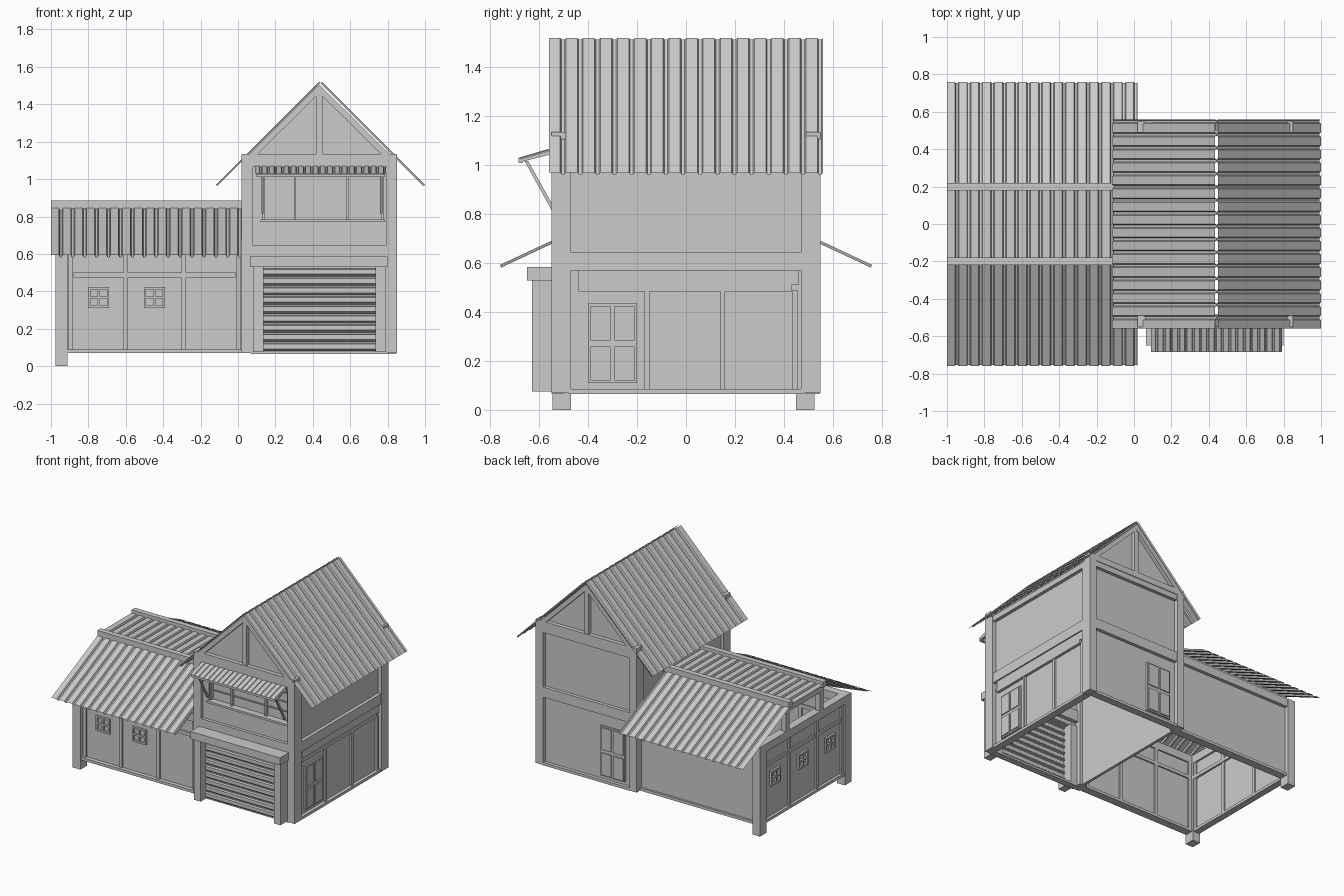
import bpy, bmesh
from mathutils import Vector

cube = bpy.data.objects.get("Cube")
if cube:
    bpy.data.objects.remove(cube, do_unlink=True)

mat = bpy.data.materials.new("plain_grey")
mat.use_nodes = True
GREY = (0.6, 0.6, 0.6, 1)
mat.diffuse_color = GREY
mat.node_tree.nodes["Principled BSDF"].inputs["Base Color"].default_value = GREY


def finish(name, bm):
    bmesh.ops.recalc_face_normals(bm, faces=bm.faces)
    me = bpy.data.meshes.new(name)
    bm.to_mesh(me)
    bm.free()
    me.materials.append(mat)
    ob = bpy.data.objects.new(name, me)
    bpy.context.collection.objects.link(ob)
    return ob


def box(name, x0, x1, y0, y1, z0, z1):
    bm = bmesh.new()
    bmesh.ops.create_cube(bm, size=1)
    for v in bm.verts:
        v.co = ((x0, x1)[v.co.x > 0], (y0, y1)[v.co.y > 0], (z0, z1)[v.co.z > 0])
    return finish(name, bm)


def wall_box(side, name, u0, u1, z0, z1, d0, d1):
    """Box on a wall: u runs along the wall, d is the distance out from the middle."""
    s = -1 if side in ("front", "left") else 1
    a, b = sorted((s * d0, s * d1))
    if side in ("front", "back"):
        return box(name, u0, u1, a, b, z0, z1)
    return box(name, a, b, u0, u1, z0, z1)


def extrude(name, pts, vec, closed=False):
    """Sweep a polyline (or closed polygon) along a vector."""
    bm = bmesh.new()
    a = [bm.verts.new(p) for p in pts]
    b = [bm.verts.new(Vector(p) + Vector(vec)) for p in pts]
    n = len(pts)
    for i in range(n if closed else n - 1):
        j = (i + 1) % n
        bm.faces.new((a[i], a[j], b[j], b[i]))
    if closed:
        bm.faces.new(a)
        bm.faces.new(b)
    return finish(name, bm)


def corrugated(name, start, along, slope, count, depth=0.012):
    """Ribbed sheet: ribs repeat in direction along, and run down slope."""
    start, along, slope = Vector(start), Vector(along), Vector(slope)
    n = along.cross(slope).normalized()
    if n.z < 0:
        n = -n
    pts = []
    for i in range(count):
        for t, h in ((0, 0), (0.66, 0), (0.74, -1), (0.92, -1)):
            pts.append(start + along * ((i + t) / count) + n * (h * depth))
    pts.append(start + along)
    return extrude(name, pts, slope)


def lattice(side, name, u0, u1, z0, z1, d, w=0.012, t=0.015):
    """Four-pane frame standing out from a wall."""
    um, zm = (u0 + u1) / 2, (z0 + z1) / 2
    for u in (u0 + w / 2, um, u1 - w / 2):
        wall_box(side, name + "_upright", u - w / 2, u + w / 2, z0, z1, d, d + t)
    for z in (z0 + w / 2, zm, z1 - w / 2):
        wall_box(side, name + "_bar", u0, u1, z - w / 2, z + w / 2, d, d + t)


def door(side, name, u0, u1, z0, z1, d):
    wall_box(side, name, u0, u1, z0, z1, d - 0.02, d + 0.008)
    m, h = (u0 + u1) / 2, (z0 + z1) / 2
    for a, b in ((u0 + 0.01, m - 0.008), (m + 0.008, u1 - 0.01)):
        for c, e in ((z0 + 0.01, h - 0.012), (h + 0.012, z1 - 0.01)):
            wall_box(side, name + "_pane", a, b, c, e, d, d + 0.016)


# Tower corner posts
TL, TR, TY, BASE, RIDGE = 0.02, 0.85, 0.55, 0.07, 1.52
MID = (TL + TR) / 2
for x0, x1 in ((TL, 0.08), (0.79, TR)):
    for y0, y1 in ((-TY, -0.47), (0.47, TY)):
        box("tower_post", x0, x1, y0, y1, BASE, 1.09)

# Tower walls and side beams
box("partition_wall", 0.04, 0.06, -0.5, 0.5, BASE, 1.09)
box("tower_right_wall", 0.8, 0.82, -0.5, 0.5, BASE, 1.09)
box("tower_back_wall", 0.04, 0.82, 0.5, 0.52, BASE, 1.1)
for z0, z1 in ((0.57, 0.645), (1.05, 1.09)):
    box("tower_right_beam", 0.8, 0.845, -0.48, 0.48, z0, z1)
    box("tower_left_beam", 0.025, 0.06, -0.48, 0.48, z0, z1)
    box("tower_back_beam", 0.07, 0.8, 0.49, 0.545, z0, z1)
box("tower_right_sill", 0.79, 0.845, -0.48, 0.48, 0.065, 0.085)
box("tower_back_sill", 0.07, 0.8, 0.49, 0.545, 0.065, 0.085)

# Right wall doors and panels
box("sliding_door_rail", 0.8, 0.84, -0.44, 0.43, 0.485, 0.51)
box("sliding_door_track", 0.8, 0.835, -0.44, 0.46, 0.51, 0.57)
for u in (-0.16, 0.15, 0.445):
    wall_box("right", "right_upright", u - 0.01, u + 0.01, 0.085, 0.49, 0.81, 0.835)
door("right", "right_door", -0.4, -0.2, 0.11, 0.435, 0.825)
door("back", "back_door", 0.13, 0.33, 0.11, 0.48, 0.525)

# Gables, both ends
for s, side in ((-1, "front"), (1, "back")):
    extrude("gable_panel", [(0.04, s * 0.5, 1.1), (0.83, s * 0.5, 1.1), (MID, s * 0.5, 1.49)],
            (0, s * 0.02, 0), True)
    wall_box(side, "gable_tie", TL, TR, 1.09, 1.135, 0.49, TY)
    wall_box(side, "king_post", MID - 0.018, MID + 0.018, 1.12, 1.48, 0.5, 0.545)
    for x in (TL, TR):
        extrude("rafter", [(x, s * 0.5, 1.095), (MID, s * 0.5, 1.505), (MID, s * 0.5, 1.46),
                           (x, s * 0.5, 1.05)], (0, s * 0.05, 0), True)

# Tower front: beams, lower panel, window
wall_box("front", "front_top_beam", 0.07, 0.8, 1.065, 1.1, 0.49, 0.548)
wall_box("front", "front_middle_beam", 0.07, 0.8, 0.56, 0.645, 0.49, 0.548)
wall_box("front", "front_window_apron", 0.08, 0.79, 0.64, 0.78, 0.5, 0.525)
for u0, u1 in ((0.08, 0.13), (0.775, 0.79)):
    wall_box("front", "window_jamb", u0, u1, 0.78, 1.07, 0.49, 0.525)
wall_box("front", "window_back", 0.08, 0.79, 0.77, 1.07, 0.48, 0.49)
wall_box("front", "window_sill", 0.12, 0.785, 0.77, 0.785, 0.49, 0.54)
for u in (0.135, 0.305, 0.585, 0.77):
    wall_box("front", "window_mullion", u - 0.006, u + 0.006, 0.78, 1.06, 0.49, 0.515)
for z in (0.85, 0.92, 0.99):
    wall_box("front", "window_rail", 0.13, 0.775, z, z + 0.008, 0.488, 0.498)

# Awning with struts
corrugated("awning", (0.09, -0.55, 1.07), (0.7, 0, 0), (0, -0.135, -0.04), 18, 0.006)
wall_box("front", "awning_lip", 0.1, 0.785, 1.01, 1.026, 0.665, 0.685)
for x in (0.1, 0.775):
    extrude("awning_edge", [(x, -0.55, 1.062), (x, -0.68, 1.024), (x, -0.68, 1.012), (x, -0.55, 1.045)],
            (0.012, 0, 0), True)
for x in (0.125, 0.76):
    extrude("awning_strut", [(x, -0.66, 1.018), (x, -0.645, 1.018), (x, -0.535, 0.82), (x, -0.548, 0.815)],
            (0.012, 0, 0), True)

# Roller door porch
wall_box("front", "porch_lintel", 0.065, 0.8, 0.53, 0.585, 0.52, 0.65)
for u in (0.08, 0.735):
    wall_box("front", "porch_post", u, u + 0.055, 0.075, 0.53, 0.5, 0.63)
slats = []
SLATS = 9
for i in range(SLATS):
    z = 0.08 + 0.05 * i
    slats += [(0.135, -0.56, z), (0.135, -0.575, z + 0.012), (0.135, -0.575, z + 0.038), (0.135, -0.56, z + 0.042)]
slats.append((0.135, -0.56, 0.53))
extrude("roller_door", slats, (0.6, 0, 0))
box("front_door_sill", 0.07, 0.8, -0.55, -0.5, 0.065, 0.08)

# Tower roof slopes, leaving a fine slit at the ridge
for s in (-1, 1):
    corrugated("tower_roof", (MID + 0.006 + s * 0.008, -0.56, RIDGE), (0, 1.12, 0),
               (s * 0.55, 0, -0.55), 16, 0.01)

# Wing posts and walls
for y0, y1 in ((-0.545, -0.47), (0.45, 0.525)):
    box("wing_post", -0.975, -0.912, y0, y1, 0, 0.66)
box("wing_back_wall", -0.93, 0.04, 0.475, 0.495, BASE, 0.69)
box("wing_front_wall", -0.93, 0.04, -0.51, -0.49, BASE, 0.6)
box("wing_end_wall", -0.95, -0.93, -0.5, 0.48, BASE, 0.62)
box("wing_front_sill", -0.92, 0.03, -0.54, -0.48, 0.07, 0.09)
box("wing_end_sill", -0.97, -0.92, -0.48, 0.46, 0.07, 0.09)
box("wing_back_sill", -0.92, 0.03, 0.45, 0.51, 0.07, 0.09)
box("wing_front_plate", -0.975, 0.03, -0.54, -0.48, 0.6, 0.66)
box("wing_back_plate", -0.975, 0.03, 0.46, 0.52, 0.6, 0.66)
box("wing_end_plate", -0.975, -0.915, -0.54, 0.52, 0.6, 0.66)
box("wing_front_rail", -0.88, -0.01, -0.525, -0.48, 0.475, 0.5)
box("wing_end_rail", -0.96, -0.915, -0.48, 0.46, 0.475, 0.5)

# Wing uprights and small windows
for x in (-0.895, -0.6, -0.29, 0.005):
    wall_box("front", "wing_front_upright", x - 0.012, x + 0.012, 0.08, 0.6, 0.48, 0.522)
for y in (-0.46, -0.165, 0.155, 0.44):
    wall_box("left", "wing_end_upright", y - 0.012, y + 0.012, 0.08, 0.6, 0.92, 0.962)
for x in (-0.745, -0.447):
    lattice("front", "front_window", x - 0.056, x + 0.056, 0.312, 0.422, 0.51)
for y in (-0.32, 0, 0.32):
    lattice("left", "end_window", y - 0.056, y + 0.056, 0.312, 0.422, 0.95)

# Wing roof: two slopes, two ridge beams, flat middle and open gable posts
for s in (-1, 1):
    corrugated("wing_roof", (-1, s * 0.2, 0.855), (1.02, 0, 0), (0, s * 0.56, -0.262), 16)
    box("ridge_beam", -1, 0.03, s * 0.2 - 0.02, s * 0.2 + 0.02, 0.84, 0.885)
    box("gable_post", -0.975, -0.935, s * 0.2 - 0.02, s * 0.2 + 0.02, 0.65, 0.845)
corrugated("wing_flat_roof", (-1, -0.19, 0.862), (1.02, 0, 0), (0, 0.38, 0), 16)
box("gable_crosspiece", -0.975, -0.935, -0.2, 0.2, 0.8, 0.84)
